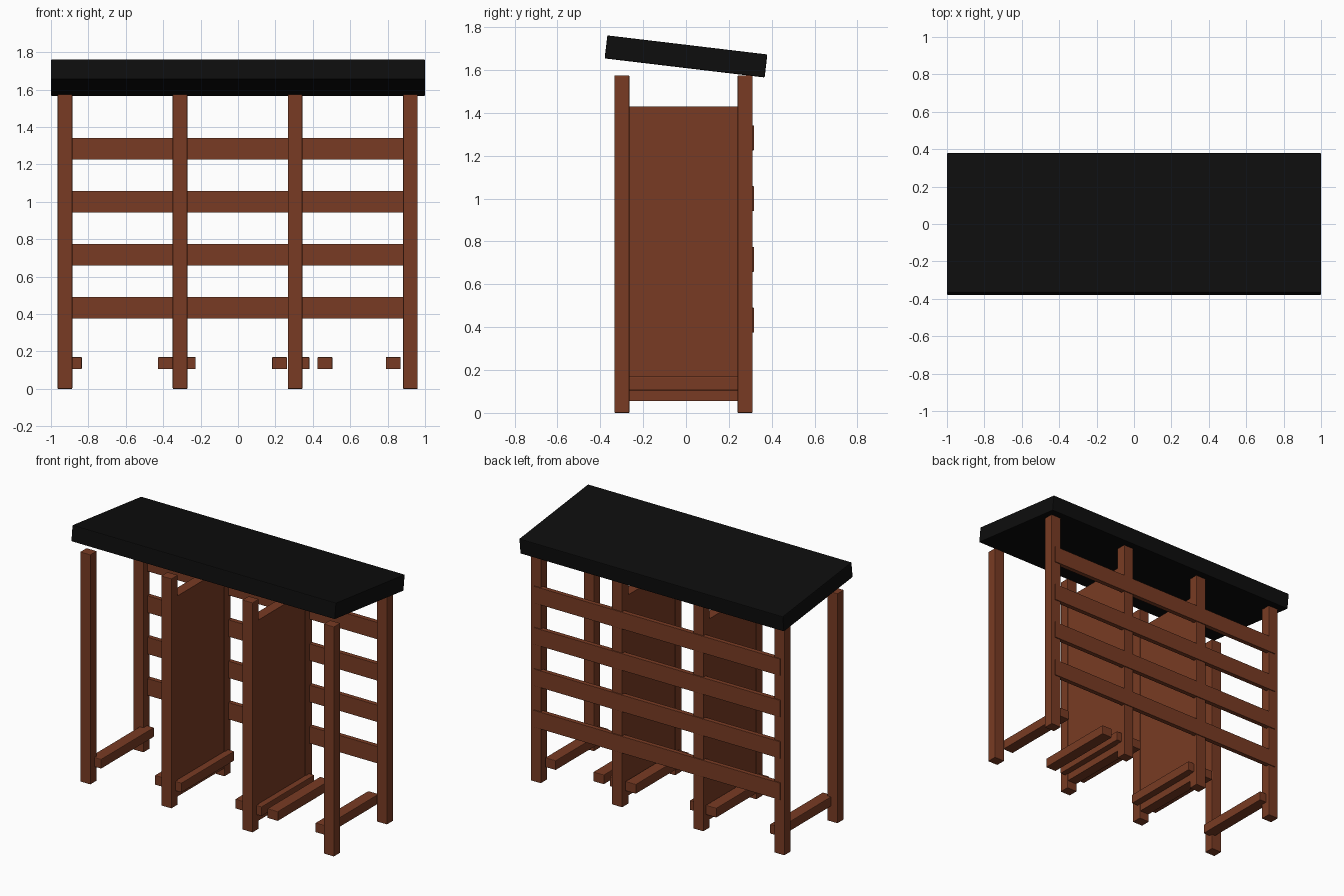
import bpy
import bmesh
import math
from mathutils import Matrix, Vector

cube = bpy.data.objects.get("Cube")
if cube:
    bpy.data.objects.remove(cube, do_unlink=True)


def material(name, rgb):
    mat = bpy.data.materials.new(name)
    mat.use_nodes = True
    mat.diffuse_color = (*rgb, 1)
    bsdf = next(n for n in mat.node_tree.nodes if n.type == 'BSDF_PRINCIPLED')
    bsdf.inputs["Base Color"].default_value = (*rgb, 1)
    bsdf.inputs["Roughness"].default_value = 0.8
    return mat


WOOD = material("red_brown_wood", (0.19, 0.044, 0.017))
ROOFING = material("black_roofing", (0.004, 0.004, 0.004))


def box(name, lo, hi, mat, bevel=0.004, tilt=0.0):
    """Box between two corners, with softened edges, tilted about its x axis."""
    lo, hi = Vector(lo), Vector(hi)
    size = hi - lo
    bm = bmesh.new()
    bmesh.ops.create_cube(bm, size=1, matrix=Matrix.Diagonal((*size, 1)))
    mesh = bpy.data.meshes.new(name)
    bm.to_mesh(mesh)
    bm.free()
    mesh.materials.append(mat)
    obj = bpy.data.objects.new(name, mesh)
    obj.location = (lo + hi) / 2
    obj.rotation_euler.x = tilt
    bpy.context.collection.objects.link(obj)
    if bevel:
        mod = obj.modifiers.new("soft_edges", 'BEVEL')
        mod.width = bevel
        mod.segments = 2
    return obj


POST_X = (-0.925, -0.31, 0.305, 0.922)
FRONT_Y = (-0.334, -0.264)
BACK_Y = (0.241, 0.311)

# Posts, in a front and a back row
for i, x in enumerate(POST_X, 1):
    for row, (y0, y1) in (("front", FRONT_Y), ("back", BACK_Y)):
        box(f"{row}_post_{i}", (x - 0.039, y0, 0), (x + 0.039, y1, 1.575), WOOD)

# Divider panels between the middle posts
for i, x in enumerate(POST_X[1:3], 1):
    box(f"divider_panel_{i}", (x - 0.035, -0.266, 0.055),
        (x + 0.035, 0.243, 1.43), WOOD, bevel=0)

# Back slats
for i in range(4):
    z = 0.375 + 0.2835 * i
    box(f"back_slat_{i + 1}", (-0.935, 0.285, z), (0.935, 0.317, z + 0.116),
        WOOD, bevel=0.002)

# Floor runners
for i, x in enumerate((-0.875, -0.388, -0.266, 0.222, 0.342, 0.465, 0.83), 1):
    box(f"floor_runner_{i}", (x - 0.04, -0.29, 0.105), (x + 0.04, 0.283, 0.17), WOOD)

# Roof slab, sloping down to the back
box("roof", (-1, -0.376, 1.6095), (1, 0.376, 1.7175), ROOFING,
    bevel=0.005, tilt=-math.atan2(0.089, 0.747))
